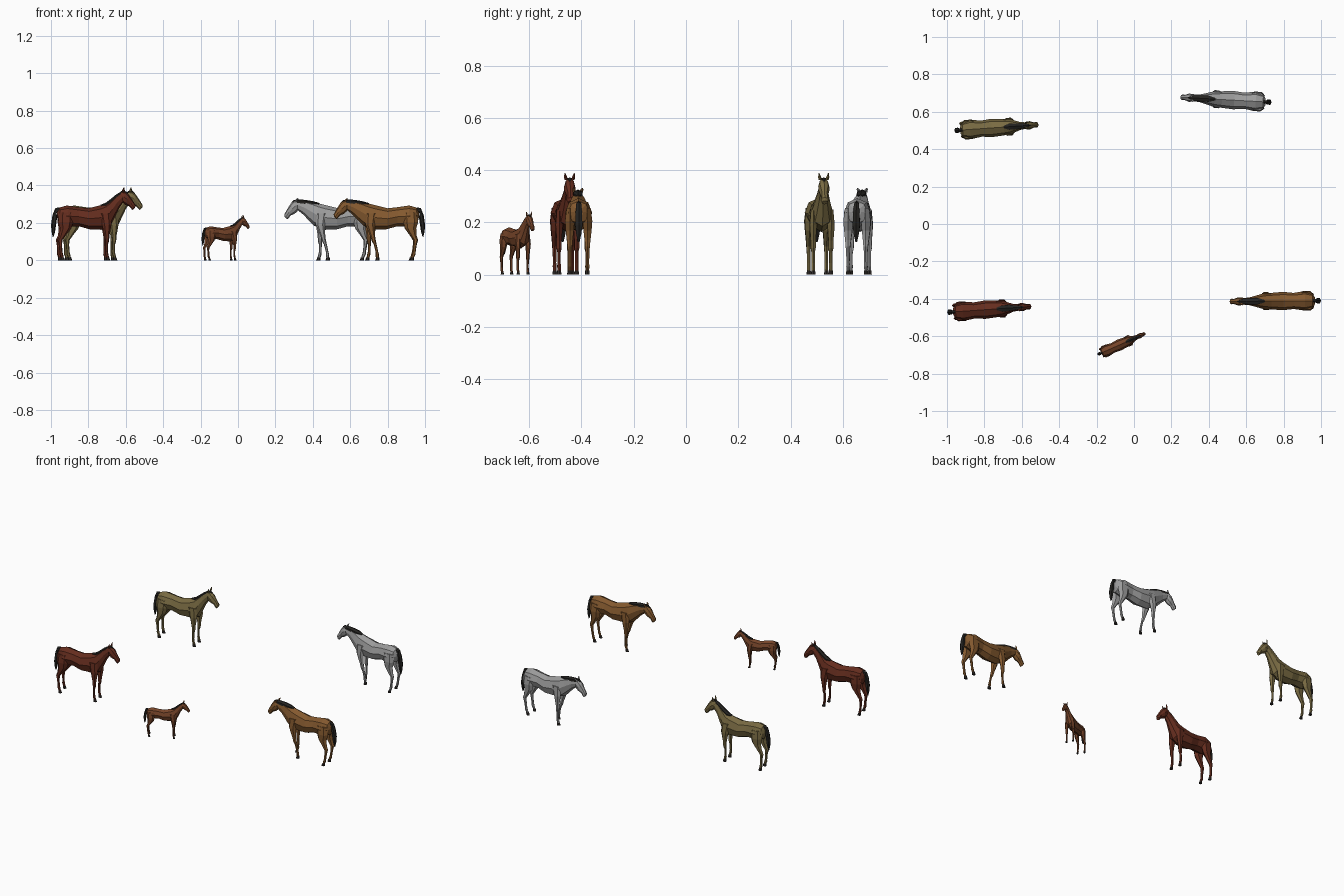
import bpy, bmesh
from math import sin, cos, pi, radians
from mathutils import Matrix, Vector

if "Cube" in bpy.data.objects:
    bpy.data.objects.remove(bpy.data.objects["Cube"])


def material(name, rgb):
    m = bpy.data.materials.new(name)
    m.diffuse_color = (*rgb, 1)
    m.use_nodes = True
    m.node_tree.nodes["Principled BSDF"].inputs["Base Color"].default_value = m.diffuse_color
    return m


DARK = material("dark_hair", (0.018, 0.017, 0.015))
HOOF = material("hoof", (0.03, 0.025, 0.022))


def loft(name, rings, mat, place):
    """Skin a list of equal point rings and cap both ends."""
    bm = bmesh.new()
    loops = [[bm.verts.new(place @ Vector(p)) for p in r] for r in rings]
    n = len(loops[0])
    for a, b in zip(loops, loops[1:]):
        for i in range(n):
            j = (i + 1) % n
            bm.faces.new((a[i], a[j], b[j], b[i]))
    bm.faces.new(loops[0])
    bm.faces.new(loops[-1][::-1])
    bmesh.ops.recalc_face_normals(bm, faces=bm.faces)
    me = bpy.data.meshes.new(name)
    bm.to_mesh(me)
    bm.free()
    me.materials.append(mat)
    ob = bpy.data.objects.new(name, me)
    bpy.context.collection.objects.link(ob)
    return ob


def slice_ring(s, n=8):
    """Section from top point, bottom point and half width."""
    xt, zt, xb, zb, w = s
    cx, cz, hx, hz = (xt + xb) / 2, (zt + zb) / 2, (xt - xb) / 2, (zt - zb) / 2
    return [(cx + hx * cos(a), w * sin(a), cz + hz * cos(a))
            for a in (2 * pi * i / n for i in range(n))]


def flat_ring(x, y, z, rx, ry, n=6):
    return [(x + rx * cos(2 * pi * i / n), y + ry * sin(2 * pi * i / n), z) for i in range(n)]


# Sections: top x, top z, bottom x, bottom z, half width
TRUNK = [(-.188, .258, -.186, .222, .018), (-.174, .282, -.176, .195, .040),
         (-.135, .293, -.130, .180, .052), (-.075, .284, -.072, .182, .043),
         (-.020, .278, -.015, .166, .049), (.045, .294, .050, .163, .044)]
NECK_UP = [(.072, .304, .100, .185, .040), (.095, .321, .118, .222, .031),
           (.125, .346, .143, .275, .021), (.160, .368, .168, .312, .017)]
NECK_LOW = [(.080, .303, .110, .185, .040), (.115, .313, .135, .210, .031),
            (.155, .320, .168, .245, .021), (.200, .323, .197, .268, .017)]
# Head relative to the poll
HEAD = [(-.010, .004, -.012, -.036, .015), (.012, .005, -.002, -.056, .021),
        (.030, -.010, .012, -.067, .022), (.052, -.043, .033, -.075, .014),
        (.067, -.068, .047, -.091, .015), (.066, -.081, .053, -.095, .011)]
TAIL = [(-.176, .284, -.180, .258, .008), (-.198, .278, -.190, .252, .011),
        (-.213, .240, -.188, .225, .014), (-.220, .190, -.194, .185, .016),
        (-.218, .155, -.198, .155, .011), (-.211, .125, -.206, .127, .004)]
# Legs: x, z, radius x, radius y
FRONT_LEG = [(.068, .250, .030, .010), (.076, .190, .025, .016), (.077, .130, .013, .011),
             (.077, .102, .011, .011), (.074, .085, .008, .007), (.074, .045, .007, .007),
             (.075, .032, .009, .008), (.079, .016, .008, .007)]
HIND_LEG = [(-.140, .255, .040, .014), (-.143, .205, .040, .021), (-.145, .170, .030, .018),
            (-.163, .132, .017, .013), (-.177, .108, .013, .010), (-.176, .085, .009, .008),
            (-.174, .045, .008, .007), (-.173, .032, .010, .008), (-.168, .016, .008, .007)]


def leg(name, stations, side, step, mat, place):
    """Leg and hoof; step swings the foot forward or back."""
    y = side * .034
    swing = lambda z: step * max(0, (.2 - z) / .2)
    loft(name, [flat_ring(x + swing(z), y, z, rx, ry) for x, z, rx, ry in stations], mat, place)
    x, z = stations[-1][0] + step, stations[-1][1]
    loft(name + "_hoof", [flat_ring(x, y, z, .009, .008), flat_ring(x + .003, y, 0, .012, .010)],
         HOOF, place)


def horse(name, loc, yaw, rgb, low=False, scale=1):
    place = Matrix.Translation((*loc, 0)) @ Matrix.Rotation(radians(yaw), 4, 'Z') @ Matrix.Scale(scale, 4)
    coat = material(name + "_coat", rgb)
    neck = NECK_LOW if low else NECK_UP
    # Body and neck
    loft(name + "_body", [slice_ring(s) for s in TRUNK + neck], coat, place)
    # Head and ears
    poll = (.204, 0, .316) if low else (.165, 0, .364)
    hp = place @ Matrix.Translation(poll) @ Matrix.Rotation(radians(2 if low else 0), 4, 'Y')
    loft(name + "_head", [slice_ring(s) for s in HEAD], coat, hp)
    for side, label in ((1, "left"), (-1, "right")):
        y = side * .013
        lean = -.012 if low else .002
        loft(f"{name}_{label}_ear",
             [flat_ring(.001, y, -.002, .006, .006, 4), flat_ring(.002 + lean / 2, y * 1.2, .010, .006, .006, 4),
              flat_ring(.004 + lean, y * 1.4, .016 if low else .026, .001, .001, 4)], coat, hp)
    # Mane drapes over the top of the neck
    crest = neck if low else [TRUNK[-1]] + neck
    mane = [(s[0], s[1] + .003, s[0] + .006, s[1] - d, w)
            for s, d, w in zip(crest, (.008, .020, .025, .024, .015), (.008, .019, .019, .016, .012))]
    loft(name + "_mane", [slice_ring(s, 6) for s in mane], DARK, place)
    loft(name + "_forelock", [slice_ring(s, 6) for s in
         [(-.010, .007, -.010, -.006, .009), (.012, .008, .008, -.002, .009), (.026, -.005, .022, -.010, .003)]],
         DARK, hp)
    # Tail
    loft(name + "_tail", [slice_ring(s, 6) for s in TAIL], DARK, place)
    # Legs
    steps = (-.047, .006, .016, .020) if low else (-.005, .001, -.004, .006)
    for i, side in enumerate((1, -1)):
        label = "left" if side > 0 else "right"
        leg(f"{name}_{label}_front_leg", FRONT_LEG, side, steps[i], coat, place)
        leg(f"{name}_{label}_hind_leg", HIND_LEG, side, steps[2 + i], coat, place)


horse("chestnut_horse", (-.780, -.457), 4, (.13, .026, .013))
horse("dun_horse", (-.742, .515), 4, (.19, .145, .055))
horse("grey_horse", (.516, .663), 176.8, (.33, .33, .33), low=True)
horse("brown_horse", (.780, -.412), 180.5, (.23, .10, .028), low=True)
horse("foal", (-.070, -.643), 24, (.18, .058, .022), scale=.62)
